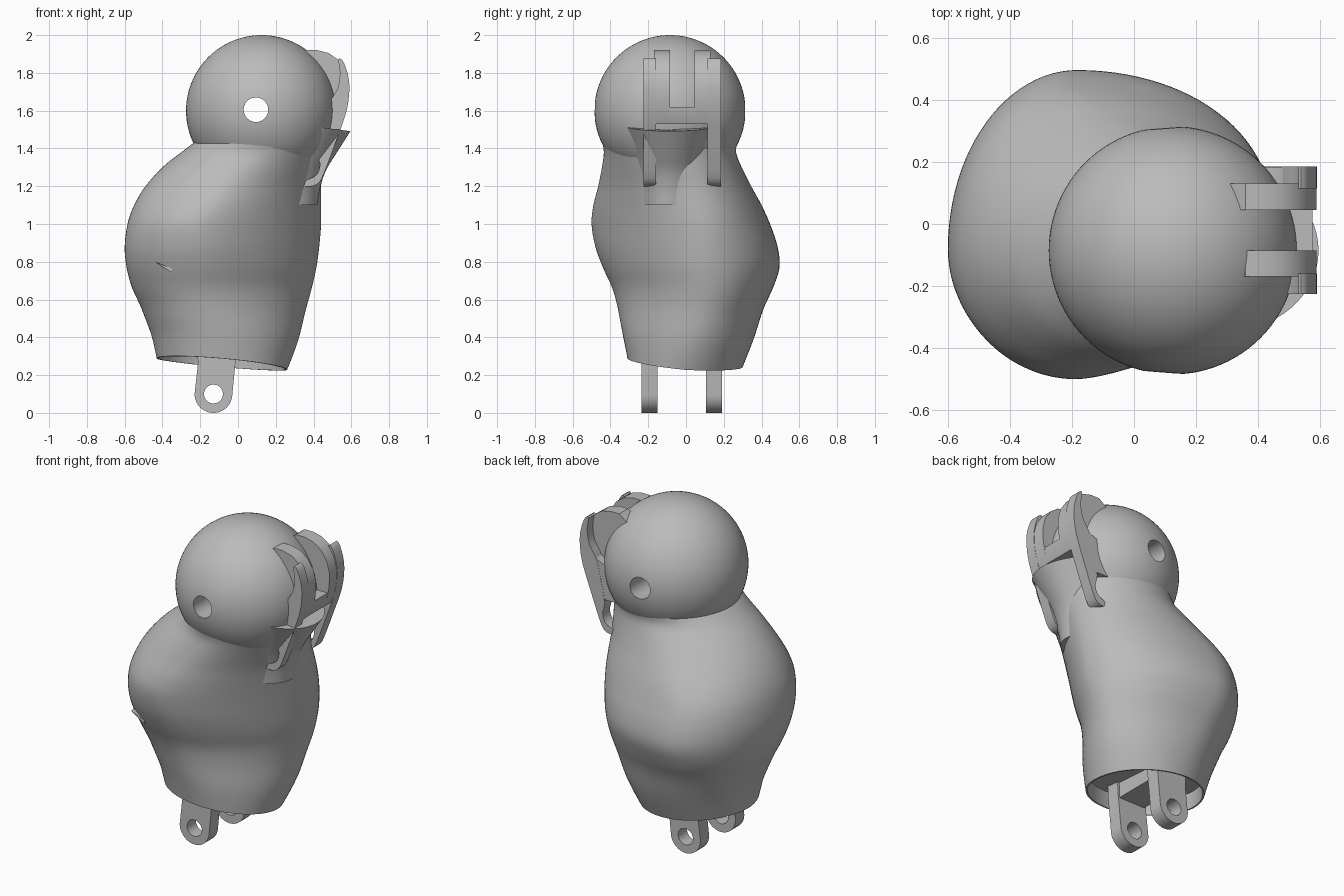
import bpy
import bmesh
import math
from mathutils import Vector

start_cube = bpy.data.objects.get("Cube")
if start_cube:
    bpy.data.objects.remove(start_cube, do_unlink=True)

grey = bpy.data.materials.new("plain grey")
grey.use_nodes = True
colour = (0.5, 0.5, 0.5, 1)
grey.diffuse_color = colour
grey.node_tree.nodes["Principled BSDF"].inputs["Base Color"].default_value = colour


def finish(name, bm, smooth_angle=35):
    bmesh.ops.recalc_face_normals(bm, faces=bm.faces)
    mesh = bpy.data.meshes.new(name)
    bm.to_mesh(mesh)
    bm.free()
    mesh.materials.append(grey)
    obj = bpy.data.objects.new(name, mesh)
    bpy.context.collection.objects.link(obj)
    bpy.ops.object.select_all(action="DESELECT")
    obj.select_set(True)
    bpy.context.view_layer.objects.active = obj
    bpy.ops.object.shade_smooth_by_angle(angle=math.radians(smooth_angle))
    return obj


def loft(bm, rings):
    """Skin closed rings and cap both ends."""
    loops = [[bm.verts.new(p) for p in ring] for ring in rings]
    n = len(loops[0])
    for a, b in zip(loops, loops[1:]):
        for i in range(n):
            j = (i + 1) % n
            bm.faces.new((a[i], a[j], b[j], b[i]))
    bm.faces.new(loops[0])
    bm.faces.new(loops[-1])


def plate(name, outline, y0, y1):
    """Extrude an x-z outline between two depths."""
    bm = bmesh.new()
    loft(bm, [[(x, y, z) for x, z in outline] for y in (y0, y1)])
    return finish(name, bm)


def cutter(name, x, y, z, radius, depth):
    """Hidden cylinder along y."""
    bpy.ops.mesh.primitive_cylinder_add(
        vertices=40, radius=radius, depth=depth, location=(x, y, z),
        rotation=(math.pi / 2, 0, 0))
    obj = bpy.context.object
    obj.name = name
    obj.hide_render = True
    obj.hide_set(True)
    return obj


def cut(obj, tool):
    mod = obj.modifiers.new("hole", "BOOLEAN")
    mod.operation = "DIFFERENCE"
    mod.solver = "EXACT"
    mod.object = tool


def spline(rows, steps):
    """Catmull-Rom interpolation between table rows."""
    rows = [Vector(r) for r in rows]
    out = []
    for i in range(len(rows) - 1):
        a, b = rows[max(i - 1, 0)], rows[i]
        c, d = rows[i + 1], rows[min(i + 2, len(rows) - 1)]
        for s in range(steps):
            t = s / steps
            out.append(0.5 * (2 * b + (c - a) * t + (2 * a - 5 * b + 4 * c - d) * t * t
                              + (3 * b - a - 3 * c + d) * t ** 3))
    return out + [rows[-1]]


# Body: height, left, right, front, back, middle x, middle y
sections = [
    (0.25, -0.43, 0.26, -0.31, 0.30, -0.09, -0.01),
    (0.40, -0.46, 0.32, -0.335, 0.36, -0.10, -0.01),
    (0.55, -0.51, 0.36, -0.36, 0.41, -0.14, -0.02),
    (0.66, -0.56, 0.39, -0.39, 0.46, -0.17, -0.04),
    (0.77, -0.59, 0.415, -0.44, 0.495, -0.18, -0.07),
    (0.88, -0.60, 0.43, -0.48, 0.485, -0.19, -0.08),
    (1.00, -0.585, 0.44, -0.50, 0.445, -0.19, -0.08),
    (1.10, -0.55, 0.44, -0.49, 0.40, -0.14, -0.08),
    (1.20, -0.49, 0.44, -0.465, 0.345, -0.06, -0.08),
    (1.30, -0.40, 0.45, -0.445, 0.295, 0.03, -0.08),
    (1.38, -0.30, 0.46, -0.435, 0.265, 0.10, -0.08),
    (1.44, -0.22, 0.47, -0.445, 0.275, 0.12, -0.08),
]


def body_ring(row, shrink=1, lift=0):
    z, left, right, front, back, mx, my = row
    # The front right side is flattened most at mid height
    bulge = math.sin(math.pi * min(max((z - 0.25) / 1.19, 0), 1))
    tilt = max(0, (0.5 - z) * 4)
    ring = []
    for i in range(96):
        a = math.tau * i / 96
        c, s = math.cos(a), math.sin(a)
        centre = my + 0.17 * bulge * (c > 0)
        power = 2 - 0.4 * bulge if c > 0 and s < 0 else 2
        ux = math.copysign(abs(c) ** (2 / power), c)
        uy = math.copysign(abs(s) ** (2 / power), s)
        x = mx + shrink * ux * (right - mx if c > 0 else mx - left)
        y = centre + shrink * uy * (back - centre if s > 0 else centre - front)
        slope = 0.05 if y > 0 else 0.1
        ring.append((x, y, z + lift - tilt * (0.087 * x + slope * y)))
    return ring


rows = spline(sections, 4)
bm = bmesh.new()
recess = [body_ring(rows[0], 0.96, 0.1), body_ring(rows[0], 0.97)]
loft(bm, recess + [body_ring(r) for r in rows])
finish("body", bm, 50)

# Head with a cross hole
bm = bmesh.new()
bmesh.ops.create_uvsphere(bm, u_segments=96, v_segments=48, radius=0.4)
bmesh.ops.translate(bm, verts=bm.verts, vec=(0.125, -0.085, 1.6))
head = finish("head", bm)
cut(head, cutter("head_hole_cutter", 0.095, 0, 1.605, 0.065, 2))

# Flared lip below the head: height, middle x, x radius, y radius
lip = spline([(1.10, 0.18, 0.24, 0.17), (1.20, 0.19, 0.245, 0.18),
              (1.30, 0.21, 0.255, 0.20), (1.40, 0.25, 0.27, 0.22),
              (1.53, 0.30, 0.295, 0.26)], 4)
bm = bmesh.new()
loft(bm, [[(cx + rx * math.cos(a), -0.085 + ry * math.sin(a),
            z - (z - 1.1) * 0.09 * max(math.cos(a), 0))
           for a in (math.tau * i / 64 for i in range(64))]
          for z, cx, rx, ry in lip])
finish("flared_lip", bm)

# Upper hinge: curved arms, knuckles and a cross bar
arm = [(0.33, 1.2), (0.39, 1.2), (0.43, 1.22), (0.46, 1.28), (0.52, 1.44),
       (0.57, 1.58), (0.588, 1.68), (0.588, 1.76), (0.57, 1.83), (0.55, 1.87),
       (0.53, 1.87), (0.54, 1.8), (0.525, 1.71), (0.48, 1.64), (0.45, 1.53),
       (0.42, 1.38), (0.435, 1.32), (0.42, 1.265), (0.38, 1.24), (0.335, 1.22)]
arm = [tuple(p) for p in spline(arm, 2)]
knuckle = [(0.28, 1.86), (0.36, 1.92), (0.42, 1.92), (0.48, 1.905), (0.53, 1.87),
           (0.57, 1.81), (0.588, 1.74), (0.585, 1.66), (0.57, 1.58), (0.55, 1.53),
           (0.40, 1.53)]
web = [(0.34, 1.40), (0.44, 1.40), (0.50, 1.5), (0.54, 1.6), (0.535, 1.72),
       (0.51, 1.67), (0.47, 1.63), (0.42, 1.61), (0.34, 1.61)]
bar = [(0.42, 1.53), (0.55, 1.53), (0.57, 1.58), (0.575, 1.62), (0.42, 1.62)]
plate("front_arm", arm, -0.225, -0.16)
plate("back_arm", arm, 0.115, 0.185)
plate("back_arm_web", web, 0.12, 0.184)
plate("front_knuckle", knuckle, -0.17, -0.085)
plate("back_knuckle", knuckle, 0.045, 0.13)
plate("hinge_bar", bar, -0.16, 0.12)

# Lower lugs with pin holes
lug = [(-0.13 + 0.1 * math.cos(a), 0.1 + 0.1 * math.sin(a))
       for a in (math.pi + math.pi * i / 24 for i in range(25))]
lug += [(-0.01, 0.3), (-0.005, 0.42), (-0.22, 0.42), (-0.212, 0.26)]
pin = cutter("pin_hole_cutter", -0.13, 0, 0.1, 0.05, 1)
for side, y in (("front", -0.235), ("back", 0.105)):
    cut(plate(side + "_lug", lug, y, y + 0.085), pin)
plate("lug_bridge", [(-0.2, 0.42), (-0.2, 0.27), (-0.02, 0.27), (-0.02, 0.42)], -0.16, 0.12)

# Small fin on the front of the belly
plate("belly_fin", [(-0.44, 0.80), (-0.35, 0.765), (-0.35, 0.745), (-0.38, 0.76)], -0.405, -0.3)
